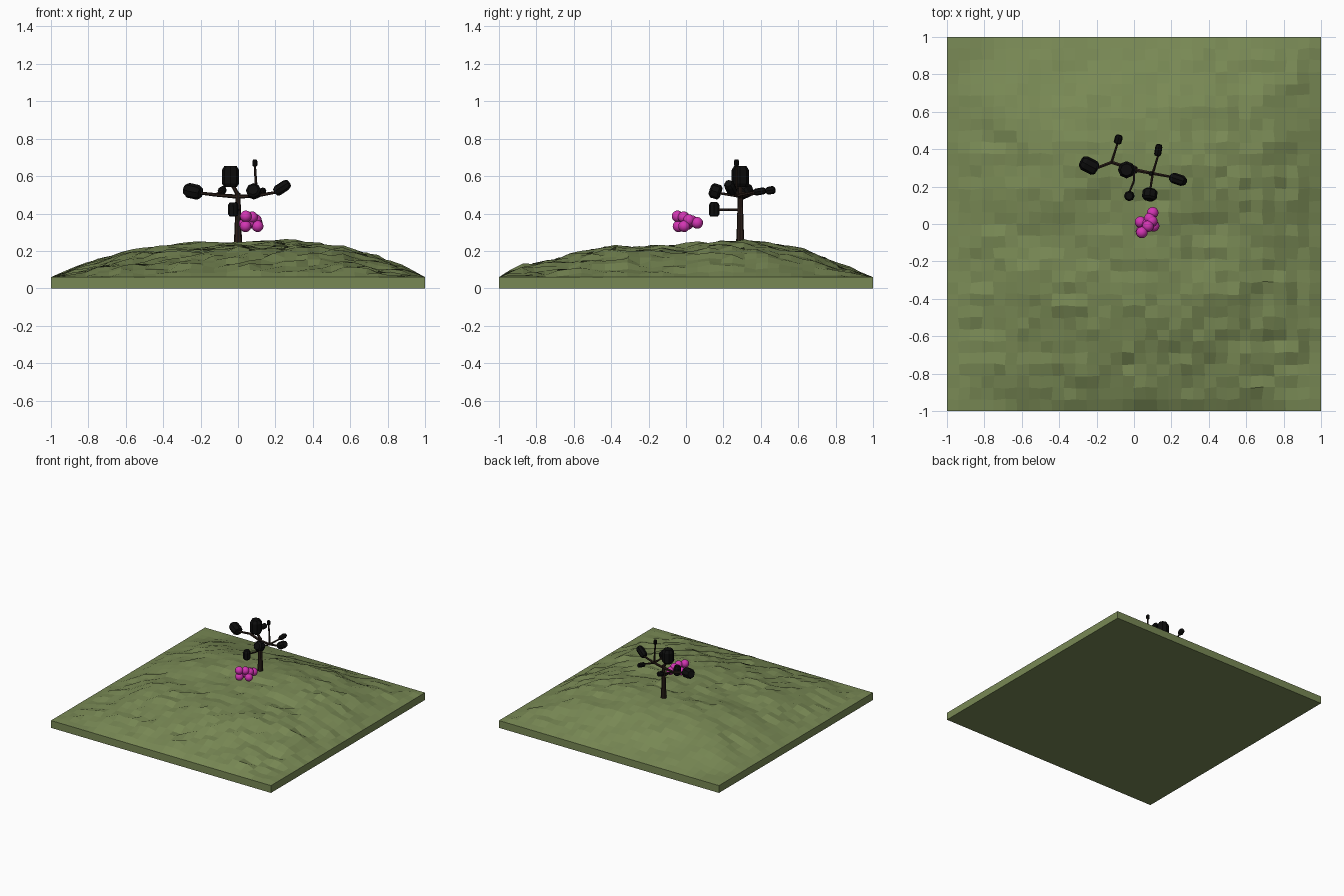
import bpy, bmesh, math, random
from mathutils import Vector, noise

if "Cube" in bpy.data.objects:
    bpy.data.objects.remove(bpy.data.objects["Cube"])

random.seed(7)


def material(name, rgb):
    m = bpy.data.materials.new(name)
    m.diffuse_color = (*rgb, 1)
    m.use_nodes = True
    m.node_tree.nodes["Principled BSDF"].inputs["Base Color"].default_value = m.diffuse_color
    return m


GRASS = material("grass", (0.19, 0.25, 0.09))
BARK = material("bark", (0.025, 0.014, 0.01))
LEAF = material("dark_leaf", (0.004, 0.004, 0.004))
PINK = material("pink", (0.65, 0.035, 0.45))


def finish(bm, name, mat):
    bmesh.ops.recalc_face_normals(bm, faces=bm.faces)
    me = bpy.data.meshes.new(name)
    bm.to_mesh(me)
    bm.free()
    ob = bpy.data.objects.new(name, me)
    me.materials.append(mat)
    bpy.context.collection.objects.link(ob)
    return ob


def lerp(profile, t):
    for (a, u), (b, v) in zip(profile, profile[1:]):
        if t <= b:
            return u + (v - u) * (t - a) / (b - a)
    return profile[-1][1]


# terrain: faceted mound on a thin square slab
X_PROF = [(-1, 0), (-.9, .2), (-.8, .36), (-.7, .58), (-.6, .72), (-.4, .83), (-.2, .92),
          (0, .97), (.2, 1), (.4, .94), (.6, .76), (.8, .43), (.9, .23), (1, 0)]
Y_PROF = [(-1, 0), (-.9, .22), (-.7, .46), (-.6, .6), (-.4, .8), (-.2, .8),
          (0, .84), (.2, .98), (.4, .95), (.6, .8), (.7, .58), (.8, .34), (.9, .17), (1, 0)]


def height(x, y):
    f = lerp(X_PROF, x) * lerp(Y_PROF, y)
    edge = min(1, (1 - max(abs(x), abs(y))) / 0.12)
    bumps = 0.018 * noise.noise(Vector((x * 5, y * 5, 1.3)))
    rough = 0.011 + 0.004 * (x - y)
    near_tree = min(1, math.hypot(x, y - .29) / .2)
    return 0.06 + 0.2 * f + edge * near_tree * (bumps + random.uniform(-rough, rough))


bm = bmesh.new()
bmesh.ops.create_grid(bm, x_segments=32, y_segments=32, size=1)
for v in bm.verts:
    x, y = v.co.x, v.co.y
    if max(abs(x), abs(y)) < 0.999:
        v.co = (x + random.uniform(-.005, .005), y + random.uniform(-.005, .005),
                max(.06, height(x, y)))
    else:
        v.co.z = 0.06
rim = [e for e in bm.edges if e.is_boundary]
ext = bmesh.ops.extrude_edge_only(bm, edges=rim)["geom"]
for v in ext:
    if isinstance(v, bmesh.types.BMVert):
        v.co.z = 0
bmesh.ops.holes_fill(bm, edges=[e for e in bm.edges if e.is_boundary], sides=0)
finish(bm, "terrain", GRASS)


# tapered low-poly rod along a list of points
def rod(name, pts, r0, r1, mat=BARK, sides=6):
    bm = bmesh.new()
    n = len(pts) - 1
    for i in range(n):
        a, b = Vector(pts[i]), Vector(pts[i + 1])
        d = b - a
        ra, rb = (r0 + (r1 - r0) * k / n for k in (i, i + 1))
        mat4 = d.to_track_quat('Z', 'Y').to_matrix().to_4x4()
        mat4.translation = (a + b) / 2
        bmesh.ops.create_cone(bm, cap_ends=True, segments=sides, radius1=ra, radius2=rb,
                              depth=d.length, matrix=mat4)
    return finish(bm, name, mat)


# tuft of leaves: octagonal drum bulging in the middle
def tuft(name, a, b, r):
    a, b = Vector(a), Vector(b)
    d = b - a
    q = d.to_track_quat('Z', 'Y')
    bm = bmesh.new()
    rings = []
    for t, s in ((0, .75), (.15, 1), (.8, 1), (1, .7)):
        rings.append([bm.verts.new(a + d * t + q @ Vector((
            r * s * math.cos(k * math.pi / 4), r * s * math.sin(k * math.pi / 4), 0)))
            for k in range(8)])
    for lo, hi in zip(rings, rings[1:]):
        for k in range(8):
            bm.faces.new((lo[k], lo[(k + 1) % 8], hi[(k + 1) % 8], hi[k]))
    bm.faces.new(rings[0])
    bm.faces.new(rings[-1])
    finish(bm, name, LEAF)


# trunk and branches
rod("trunk", [(0, .29, .23), (0, .29, .33), (0, .29, .51)], .023, .013, sides=8)
LEFT, RIGHT = (-.12, .33, .5), (.1, .27, .495)
rod("left_branch", [(0, .29, .49), LEFT, (-.21, .295, .51)], .011, .008)
rod("back_left_branch", [LEFT, (-.085, .44, .52)], .008, .006)
rod("right_branch", [(0, .29, .49), RIGHT, (.21, .25, .515)], .011, .007)
rod("front_right_branch", [RIGHT, (.085, .17, .51)], .008, .006)
rod("back_right_branch", [RIGHT, (.13, .37, .515)], .008, .006)
rod("top_branch", [(0, .29, .5), (-.035, .29, .56)], .012, .009)
rod("upright_twig", [RIGHT, (.09, .27, .66)], .008, .006)
rod("low_front_branch", [(0, .29, .42), (0, .23, .42), (-.025, .17, .42)], .008, .006)

# dark foliage tufts
tuft("top_tuft", (-.04, .29, .543), (-.04, .29, .655), .046)
tuft("left_tuft", (-.2, .292, .51), (-.282, .335, .528), .04)
tuft("right_tuft", (.2, .25, .515), (.272, .226, .562), .029)
tuft("back_left_tuft", (-.09, .43, .52), (-.078, .475, .528), .021)
tuft("back_right_tuft", (.125, .365, .513), (.135, .425, .523), .019)
tuft("front_right_tuft", (.088, .185, .51), (.08, .13, .528), .04)
tuft("low_front_tuft", (-.024, .15, .385), (-.026, .15, .46), .028)
tuft("twig_tuft", (.09, .27, .652), (.09, .27, .688), .013)

# pink blossom made of overlapping balls
bm = bmesh.new()
for p in [(.1, .06, .35), (.085, .03, .36), (.042, -.045, .385), (.04, -.04, .332),
          (.065, 0, .35), (.105, -.01, .332), (.035, .01, .345), (.075, -.012, .38),
          (.095, .015, .365)]:
    start = bmesh.ops.create_uvsphere(bm, u_segments=16, v_segments=10, radius=.031)
    bmesh.ops.translate(bm, verts=start["verts"], vec=p)
ob = finish(bm, "blossom", PINK)
for f in ob.data.polygons:
    f.use_smooth = True
